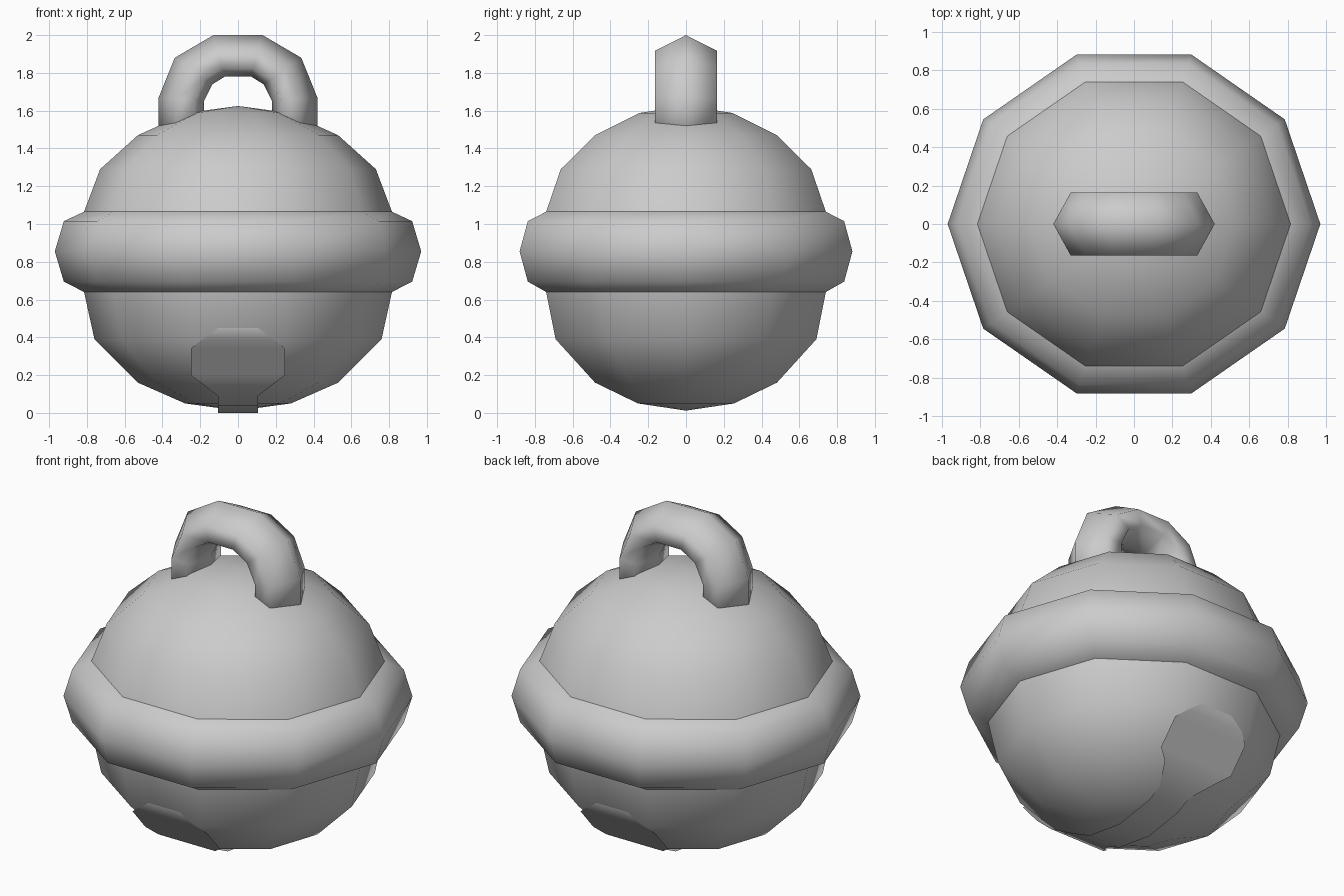
import bpy, bmesh, math

if "Cube" in bpy.data.objects:
    bpy.data.objects.remove(bpy.data.objects["Cube"])

SIDES = 10
Y_SCALE = 0.955


def make_object(name, verts, faces, recalc=False):
    mesh = bpy.data.meshes.new(name)
    mesh.from_pydata(verts, [], faces)
    bm = bmesh.new()
    bm.from_mesh(mesh)
    bmesh.ops.remove_doubles(bm, verts=bm.verts, dist=0.0005)
    if recalc:
        bmesh.ops.recalc_face_normals(bm, faces=bm.faces)
    for f in bm.faces:
        f.smooth = True
    bm.to_mesh(mesh)
    bm.free()
    obj = bpy.data.objects.new(name, mesh)
    bpy.context.collection.objects.link(obj)
    return obj


def lathe(name, profile):
    """Turn a bottom-to-top (radius, z) profile into a ten-sided shell."""
    verts, faces = [], []
    for r, z in profile:
        for j in range(SIDES):
            a = math.tau * j / SIDES
            verts.append((r * math.cos(a), r * math.sin(a) * Y_SCALE, z))
    for i in range(len(profile) - 1):
        for j in range(SIDES):
            k = (j + 1) % SIDES
            a, b = i * SIDES, (i + 1) * SIDES
            if profile[i][0] == 0:
                faces.append((a, b + k, b + j))
            elif profile[i + 1][0] == 0:
                faces.append((a + j, a + k, b))
            else:
                faces.append((a + j, a + k, b + k, b + j))
    # drop the unused copies of each pole point
    used = sorted({v for f in faces for v in f})
    index = {v: n for n, v in enumerate(used)}
    return make_object(name, [verts[v] for v in used],
                       [tuple(index[v] for v in f) for f in faces])


# Bell body and the raised band around it
lathe("bell_lower", [(0, 0.012), (0.28, 0.05), (0.53, 0.16), (0.76, 0.39), (0.815, 0.64)])
lathe("bell_band", [(0.815, 0.64), (0.922, 0.695), (0.97, 0.855), (0.922, 1.015), (0.815, 1.065)])
lathe("bell_upper", [(0.815, 1.065), (0.73, 1.29), (0.53, 1.47), (0.27, 1.588), (0, 1.625)])

# Sound slot: thin overlay running under the bell, widening at both ends
# rows are (half width, y, z)
half = [(0.105, 0.25, 0.04), (0.105, 0.345, 0.088), (0.19, 0.488, 0.155),
        (0.25, 0.528, 0.20), (0.25, 0.65, 0.34), (0.19, 0.692, 0.388), (0.105, 0.705, 0.45)]
rows = half[::-1] + [(0.105, 0, 0)] + [(w, -y, z) for w, y, z in half]
verts = [(s * w, y, z) for w, y, z in rows for s in (-1, 1)]
faces = [(2 * i, 2 * i + 1, 2 * i + 3, 2 * i + 2) for i in range(len(rows) - 1)]
make_object("sound_slot", verts, faces)

# Hanging loop: six-sided section swept over matching outer and inner arcs
arc = [((0.42, 1.45), (0.18, 1.45)), ((0.42, 1.67), (0.18, 1.65)),
       ((0.335, 1.88), (0.135, 1.74)), ((0.13, 2.0), (0.07, 1.78))]
arc += [((-o[0], o[1]), (-i[0], i[1])) for o, i in arc[::-1]]
section = [(1, 0), (0.62, 0.165), (0.2, 0.165), (0, 0), (0.2, -0.165), (0.62, -0.165)]
verts = [(i[0] + (o[0] - i[0]) * t, y, i[1] + (o[1] - i[1]) * t)
         for o, i in arc for t, y in section]
n = len(section)
faces = [(a * n + j, a * n + (j + 1) % n, (a + 1) * n + (j + 1) % n, (a + 1) * n + j)
         for a in range(len(arc) - 1) for j in range(n)]
faces += [tuple(range(n)), tuple(range(len(verts) - n, len(verts)))]
make_object("hanging_loop", verts, faces, recalc=True)
